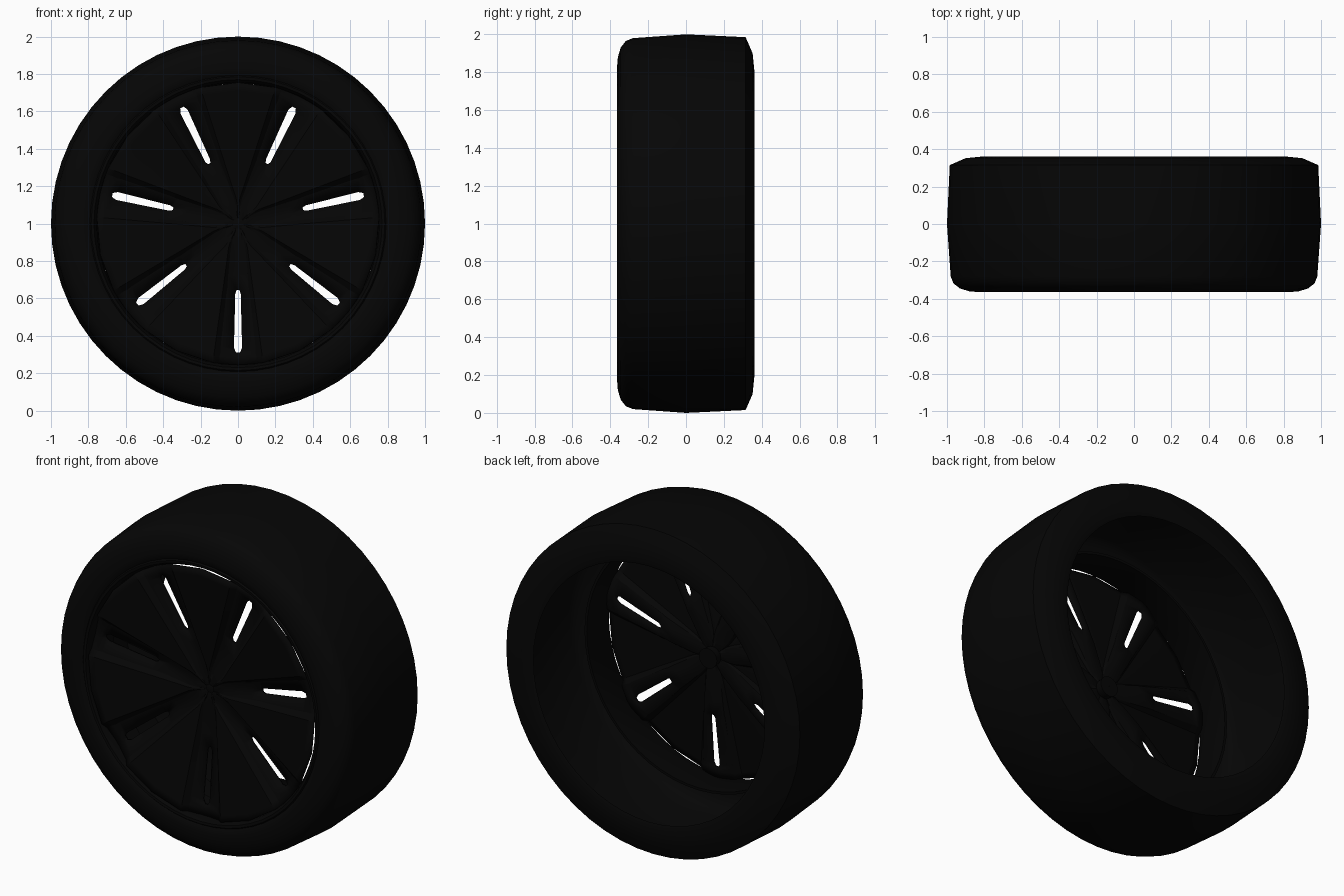
import bpy, bmesh, math

if "Cube" in bpy.data.objects:
    bpy.data.objects.remove(bpy.data.objects["Cube"])

SEG = 56


def material(name, v):
    m = bpy.data.materials.new(name)
    m.diffuse_color = (v, v, v, 1)
    m.use_nodes = True
    m.node_tree.nodes["Principled BSDF"].inputs["Base Color"].default_value = m.diffuse_color
    return m


rubber = material("black rubber", 0.0017)
alloy = material("black alloy", 0.0015)


def finish(name, bm, mat, angle=35):
    bmesh.ops.remove_doubles(bm, verts=bm.verts, dist=1e-5)
    bmesh.ops.recalc_face_normals(bm, faces=bm.faces)
    me = bpy.data.meshes.new(name)
    bm.to_mesh(me)
    bm.free()
    me.materials.append(mat)
    ob = bpy.data.objects.new(name, me)
    bpy.context.collection.objects.link(ob)
    bpy.ops.object.select_all(action='DESELECT')
    ob.select_set(True)
    bpy.context.view_layer.objects.active = ob
    bpy.ops.object.shade_smooth_by_angle(angle=math.radians(angle))
    return ob


def pos(r, a, y):
    return (r * math.cos(a), y, 1 + r * math.sin(a))


def lathe(name, profile, mat, seg=SEG):
    """Spin (radius, y) points round the axle."""
    bm = bmesh.new()
    rings = [[bm.verts.new(pos(r, 2 * math.pi * i / seg, y)) for i in range(seg)]
             for r, y in profile]
    for a, b in zip(rings, rings[1:]):
        for i in range(seg):
            j = (i + 1) % seg
            bm.faces.new((a[i], a[j], b[j], b[i]))
    return finish(name, bm, mat)


# tyre: hollow shell, round front shoulder, chamfered back shoulder
lathe("tyre", [(0.78, -0.345), (0.80, -0.36), (0.83, -0.364), (0.88, -0.36),
               (0.93, -0.345), (0.965, -0.318), (0.98, -0.28), (1.0, 0.0),
               (0.985, 0.315), (0.90, 0.352), (0.80, 0.362), (0.775, 0.355)], rubber)

# rim: front lip and short barrel
lathe("rim", [(0.795, -0.35), (0.785, -0.362), (0.77, -0.36), (0.755, -0.335),
              (0.75, -0.12), (0.765, -0.12), (0.785, -0.34), (0.795, -0.35)], alloy)

# hub cap in the dished centre
lathe("hub_cap", [(0.001, -0.267), (0.04, -0.266), (0.055, -0.255), (0.06, -0.21),
                  (0.001, -0.21)], alloy, 28)

# wheel face: seven raised wedge panels with slotted valleys between them
N = 7
SECTOR = 2 * math.pi / N
ROWS = [0.03, 0.10, 0.14, 0.20, 0.28, 0.355, 0.375, 0.45, 0.56, 0.665, 0.69, 0.715, 0.755]
bm = bmesh.new()
grid = []
for r in ROWS:
    t = max(0, min(1, (r - 0.36) / 0.32))
    slot = (0.017 + 0.007 * t) / r
    if r in (0.355, 0.69):                      # rounded slot ends
        slot *= 0.5
    edge = min(SECTOR / 2 * 0.97, (0.036 + 0.135 * r) / r)   # panel edge
    floor = slot + (edge - slot) * 0.72
    top = -0.262 - 0.088 * r / 0.75
    deep = 0.045 * min(1, max(0, (r - 0.05) / 0.25))
    cols = [(-SECTOR / 2, 0), (-edge, 0), (-floor, 0.6), (-slot, 1),
            (slot, 1), (floor, 0.6), (edge, 0)]
    grid.append([bm.verts.new(pos(r, -math.pi / 2 + k * SECTOR + a, top + d * deep))
                 for k in range(N) for a, d in cols])
for i, (a, b) in enumerate(zip(grid, grid[1:])):
    for c in range(len(a)):
        if c % 7 == 3 and 0.35 < ROWS[i] < 0.68:
            continue                            # open slot
        n = (c + 1) % len(a)
        bm.faces.new((a[c], a[n], b[n], b[c]))
face = finish("wheel_face", bm, alloy, 25)
sol = face.modifiers.new("thickness", 'SOLIDIFY')
sol.thickness = 0.016
sol.offset = 0
